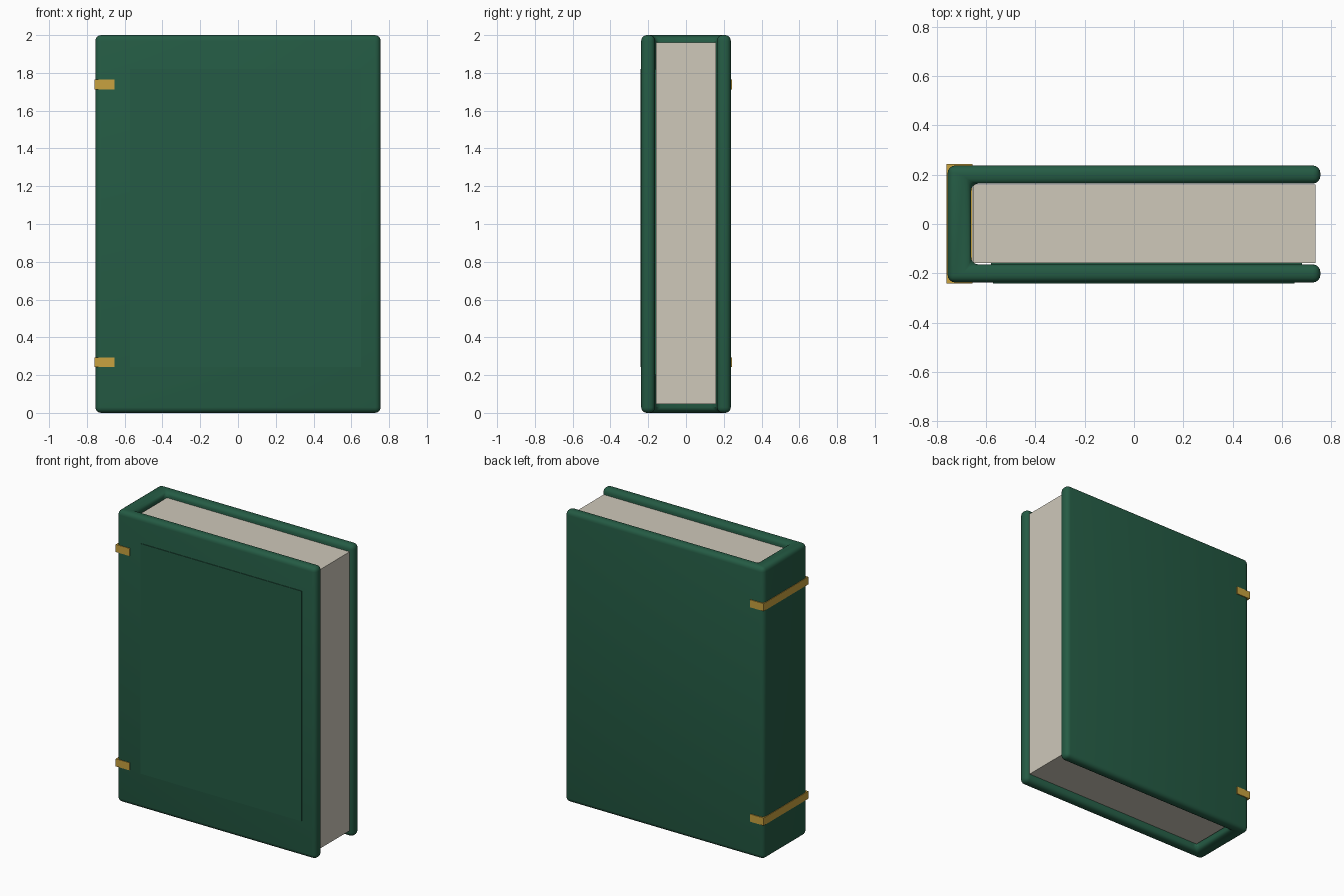
import bpy
import bmesh
from mathutils import Vector

default_cube = bpy.data.objects.get("Cube")
if default_cube:
    bpy.data.objects.remove(default_cube, do_unlink=True)


def make_material(name, color):
    mat = bpy.data.materials.new(name)
    mat.use_nodes = True
    mat.diffuse_color = color
    bsdf = mat.node_tree.nodes["Principled BSDF"]
    bsdf.inputs["Base Color"].default_value = color
    bsdf.inputs["Roughness"].default_value = 0.6
    return mat


GREEN = make_material("green leather", (0.018, 0.105, 0.058, 1))
CREAM = make_material("cream paper", (0.62, 0.58, 0.49, 1))
GOLD = make_material("gold", (0.58, 0.36, 0.05, 1))


def add_object(name, bm, mat):
    bmesh.ops.recalc_face_normals(bm, faces=bm.faces)
    mesh = bpy.data.meshes.new(name)
    bm.to_mesh(mesh)
    bm.free()
    mesh.materials.append(mat)
    obj = bpy.data.objects.new(name, mesh)
    bpy.context.collection.objects.link(obj)
    return obj


def box(name, low, high, mat):
    low, high = Vector(low), Vector(high)
    bm = bmesh.new()
    bmesh.ops.create_cube(bm, size=1)
    for v in bm.verts:
        v.co = (low + high) / 2 + v.co * (high - low)
    return add_object(name, bm, mat)


# Binding: both covers and the spine as one U-shaped extrusion
LEFT, RIGHT, OUTER, INNER, HINGE = -0.755, 0.755, 0.237, 0.164, -0.66
half = [(LEFT, OUTER), (RIGHT, OUTER), (RIGHT, INNER), (HINGE, INNER)]
profile = half + [(x, -y) for x, y in reversed(half)]
bm = bmesh.new()
base = bm.faces.new([bm.verts.new((x, y, 0)) for x, y in profile])
walls = bmesh.ops.extrude_face_region(bm, geom=[base], use_keep_orig=True)
top_verts = [g for g in walls["geom"] if isinstance(g, bmesh.types.BMVert)]
bmesh.ops.translate(bm, verts=top_verts, vec=(0, 0, 2))
binding = add_object("cover_and_spine", bm, GREEN)

bevel = binding.modifiers.new("Rounded edges", "BEVEL")
bevel.width = 0.03
bevel.segments = 4
bevel.limit_method = "ANGLE"

bpy.context.view_layer.objects.active = binding
binding.select_set(True)
bpy.ops.object.modifier_apply(modifier=bevel.name)
bpy.ops.object.shade_smooth_by_angle()

# Page block
box("pages", (-0.652, -0.158, 0.047), (0.735, 0.16, 1.96), CREAM)

# Raised front panel and the matching lining inside the front cover
box("front_panel", (-0.572, -0.241, 0.242), (0.65, -0.2, 1.82), GREEN)
box("front_lining", (-0.58, -0.17, 0.2), (0.68, -0.159, 1.82), GREEN)

# Gold bands wrapped around the spine
for name, z in (("lower_band", 0.268), ("upper_band", 1.738)):
    box(name, (-0.759, -0.241, z - 0.026), (-0.655, 0.243, z + 0.026), GOLD)
